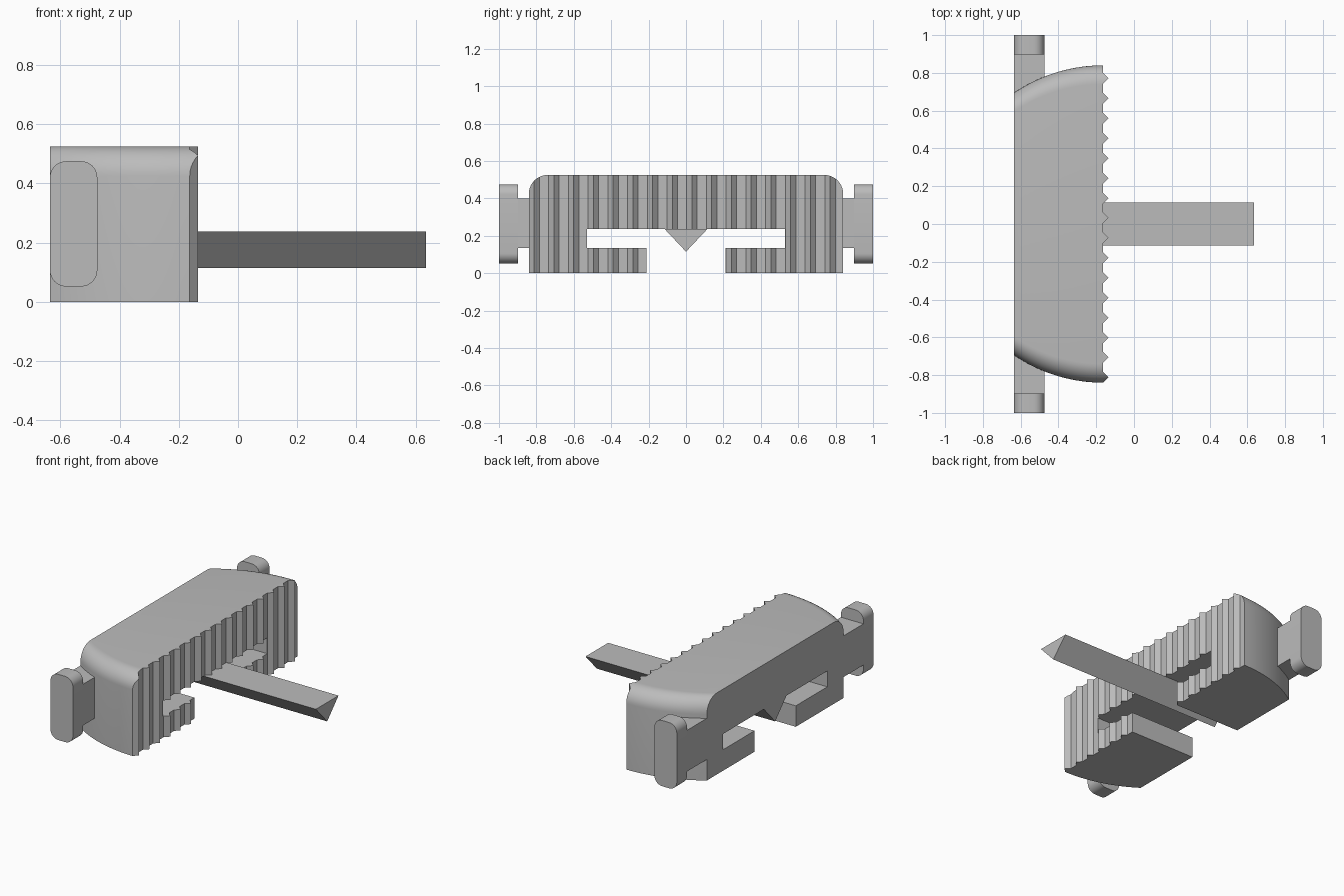
import bpy, bmesh, math
from mathutils import Vector

cube = bpy.data.objects.get("Cube")
if cube:
    bpy.data.objects.remove(cube, do_unlink=True)

grey = bpy.data.materials.new("light grey")
grey.use_nodes = True
colour = (0.5, 0.5, 0.5, 1)
grey.diffuse_color = colour
grey.node_tree.nodes["Principled BSDF"].inputs["Base Color"].default_value = colour

BACK, TIP, HEIGHT = -0.635, -0.135, 0.525
ROOT = TIP - 0.028          # depth of the serration
RADIUS, FILLET = 0.84, 0.1  # end curve in plan, rounding of the top edge


def loft(name, rings):
    """Skin a list of equal closed rings and cap both ends."""
    bm = bmesh.new()
    rows = [[bm.verts.new(p) for p in ring] for ring in rings]
    n = len(rows[0])
    for a, b in zip(rows, rows[1:]):
        for i in range(n):
            j = (i + 1) % n
            bm.faces.new((a[i], a[j], b[j], b[i]))
    bm.faces.new(rows[0])
    bm.faces.new(rows[-1])
    bmesh.ops.recalc_face_normals(bm, faces=bm.faces)
    mesh = bpy.data.meshes.new(name)
    bm.to_mesh(mesh)
    bm.free()
    mesh.materials.append(grey)
    obj = bpy.data.objects.new(name, mesh)
    bpy.context.collection.objects.link(obj)
    return obj


def prism(name, profile, axis, start, end):
    """Extrude a 2D profile along the given axis (0, 1 or 2)."""
    def place(p, t):
        c = list(p)
        c.insert(axis, t)
        return Vector(c)
    return loft(name, [[place(p, t) for p in profile] for t in (start, end)])


def smooth(obj):
    bpy.ops.object.select_all(action="DESELECT")
    bpy.context.view_layer.objects.active = obj
    obj.select_set(True)
    bpy.ops.object.shade_smooth_by_angle(angle=math.radians(30))


def cut(obj, cutter):
    mod = obj.modifiers.new("cut", "BOOLEAN")
    mod.operation, mod.solver, mod.object = "DIFFERENCE", "EXACT", cutter
    bpy.context.view_layer.objects.active = obj
    bpy.ops.object.modifier_apply(modifier=mod.name)
    bpy.data.objects.remove(cutter, do_unlink=True)


# Body: rounded-top section whose width follows an arc in plan
def section(x):
    w = math.sqrt(RADIUS ** 2 - min(0, x - ROOT) ** 2)
    arc = [math.radians(a) for a in range(0, 91, 9)]
    side = [(w, 0)] + [(w - FILLET + FILLET * math.cos(a),
                        HEIGHT - FILLET + FILLET * math.sin(a)) for a in arc]
    return [Vector((x, y, z)) for y, z in side] + \
           [Vector((x, -y, z)) for y, z in reversed(side)]


steps = 16
stations = [BACK + (ROOT - BACK) * i / steps for i in range(steps + 1)] + [TIP]
body = loft("body", [section(x) for x in stations])

# Serrated face: sixteen vertical ridges
teeth, pitch, half = 16, 0.1055, 0.028
outline = [(0.1, -1), (ROOT, -1)]
for i in range(teeth):
    y = -0.812 + i * pitch
    outline += [(ROOT, y - half), (TIP, y), (ROOT, y + half)]
outline += [(ROOT, 1), (0.1, 1)]
cut(body, prism("ridge_cutter", outline, 2, -0.1, 0.7))

# T-shaped slot through the underside
half_slot = [(0.21, -0.1), (0.21, 0.135), (0.53, 0.135), (0.53, 0.237)]
slot = half_slot + [(-y, z) for y, z in reversed(half_slot)]
cut(body, prism("slot_cutter", slot, 0, -1, 0.5))
smooth(body)

# Triangular bar under the slot roof
prism("pointed_bar", [(-0.115, 0.237), (0.115, 0.237), (0, 0.115)], 0, BACK, 0.635)

# Side lugs: a neck and a rounded head at each end
x0, x1, z0, z1, r = BACK, -0.475, 0.052, 0.475, 0.055
head = []
for cx, cz, a0 in ((x1 - r, z1 - r, 0), (x0 + r, z1 - r, 90),
                   (x0 + r, z0 + r, 180), (x1 - r, z0 + r, 270)):
    for k in range(9):
        a = math.radians(a0 + k * 90 / 8)
        head.append((cx + r * math.cos(a), cz + r * math.sin(a)))
neck = [(x0, 0.135), (x1, 0.135), (x1, 0.4), (x0, 0.4)]
for side, s in (("left", 1), ("right", -1)):
    label = "back" if s > 0 else "front"
    prism(label + "_lug_neck", neck, 1, s * 0.69, s * 0.897)
    smooth(prism(label + "_lug_head", head, 1, s * 0.897, s))
